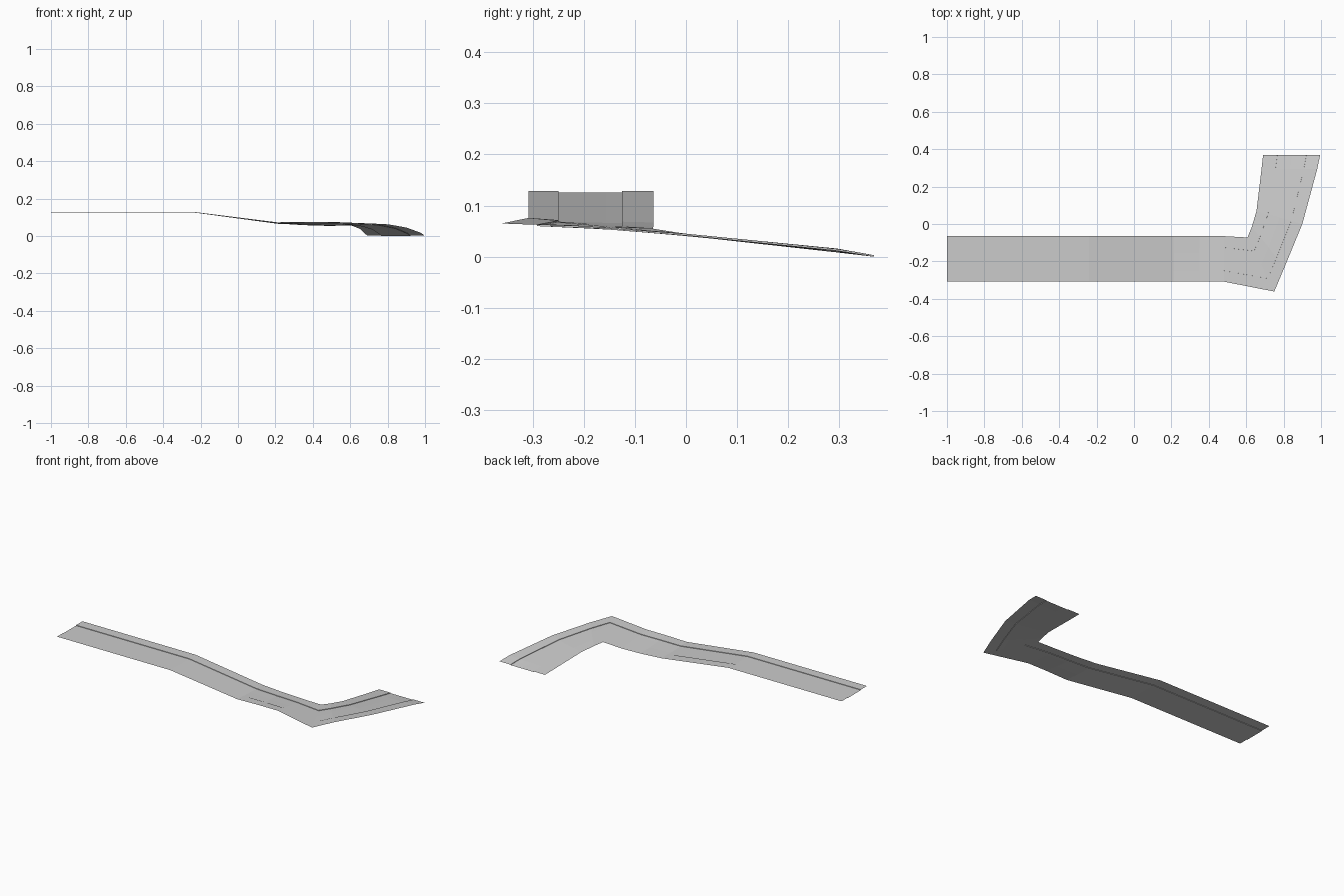
import bpy, bmesh
from mathutils import Vector

if "Cube" in bpy.data.objects:
    bpy.data.objects.remove(bpy.data.objects["Cube"])

def material(name, v):
    m = bpy.data.materials.new(name)
    m.diffuse_color = (v, v, v, 1)
    m.use_nodes = True
    m.node_tree.nodes["Principled BSDF"].inputs["Base Color"].default_value = m.diffuse_color
    return m

concrete = material("light concrete grey", 0.6)

# Stations along the street: outer edge point, inner edge point
stations = [
    ((-1.00, -0.308, 0.129), (-1.00, -0.064, 0.129)),
    ((-0.24, -0.308, 0.129), (-0.24, -0.064, 0.129)),
    ((0.21, -0.308, 0.073), (0.21, -0.064, 0.067)),
    ((0.35, -0.308, 0.076), (0.35, -0.064, 0.058)),
    ((0.48, -0.308, 0.076), (0.48, -0.065, 0.054)),
    ((0.75, -0.361, 0.065), (0.607, -0.072, 0.056)),
    ((0.805, -0.23, 0.062), (0.63, -0.015, 0.047)),
    ((0.90, 0.00, 0.045), (0.655, 0.07, 0.036)),
    ((0.98, 0.295, 0.016), (0.682, 0.295, 0.010)),
    ((0.995, 0.368, 0.003), (0.69, 0.368, 0.003)),
]
CURB = 0.003

def strip(name, f0, f1, z0, z1, steps=4):
    """Sheet between two fractions of the street width, with z offsets."""
    bm = bmesh.new()
    rows = []
    for outer, inner in stations:
        a, b = Vector(outer), Vector(inner)
        row = []
        for i in range(steps + 1):
            t = i / steps
            p = a.lerp(b, f0 + (f1 - f0) * t)
            p.z = max(0, p.z + z0 + (z1 - z0) * t)
            row.append(bm.verts.new(p))
        rows.append(row)
    for r, s in zip(rows, rows[1:]):
        for i in range(steps):
            bm.faces.new((r[i], s[i], s[i + 1], r[i + 1]))
    me = bpy.data.meshes.new(name)
    bm.to_mesh(me)
    bm.free()
    me.materials.append(concrete)
    bpy.context.collection.objects.link(bpy.data.objects.new(name, me))

# Pavements, curb faces and the lowered roadway
strip("outer_pavement", 0, 0.24, 0, 0, 1)
strip("outer_curb", 0.24, 0.241, 0, -CURB, 1)
strip("roadway", 0.241, 0.749, -CURB, -CURB, 4)
strip("inner_curb", 0.749, 0.75, -CURB, 0, 1)
strip("inner_pavement", 0.75, 1, 0, 0, 1)
